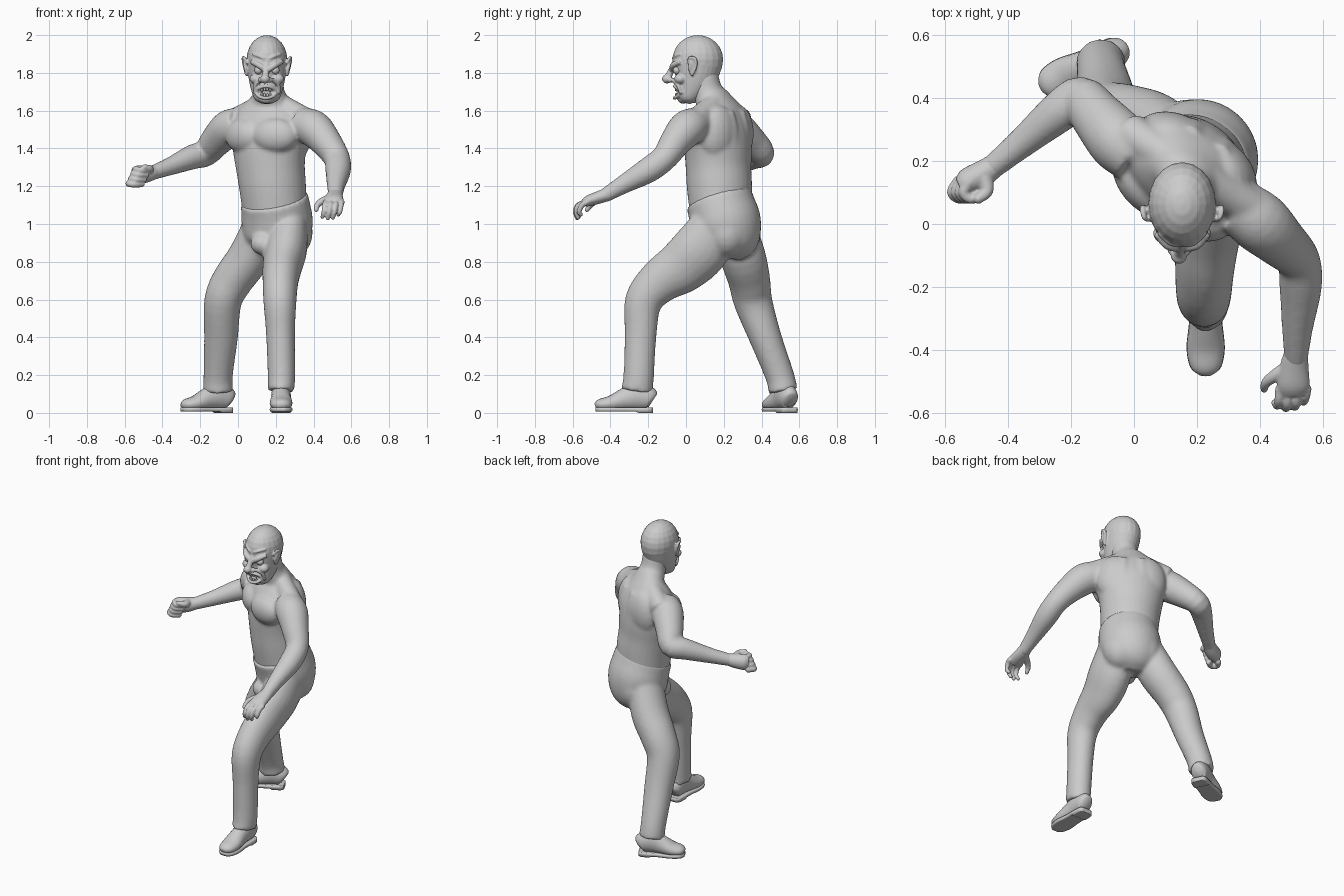
import bpy, bmesh, math
from mathutils import Vector, Matrix, Euler

UP = (0, 0, 1)
FRONT = Vector((-0.53, -0.85, 0))      # way the twisted torso faces
SIDE = Vector((0.85, -0.53, 0))        # towards the figure's left


def loft(bm, pts, ref=(0, -1, 0), steps=4, n=20):
    """Smooth tube through (x, y, z, half width[, half depth]); depth lies along ref."""
    P = [Vector(p if len(p) == 5 else (*p, p[3])) for p in pts]
    P = [P[0] * 2 - P[1]] + P + [P[-1] * 2 - P[-2]]
    path = []
    for i in range(1, len(P) - 2):
        a, b, c, d = P[i - 1:i + 3]
        for k in range(steps):
            t = k / steps
            path.append((b * 2 + (c - a) * t + (a * 2 - b * 5 + c * 4 - d) * t * t
                         + (b * 3 - a - c * 3 + d) * t ** 3) * 0.5)
    path.append(P[-2])
    rings, ref = [], Vector(ref)
    for i, p in enumerate(path):
        q0, q1 = path[max(i - 1, 0)], path[min(i + 1, len(path) - 1)]
        t = (Vector(q1[:3]) - Vector(q0[:3])).normalized()
        u = (ref - t * ref.dot(t)).normalized()
        v = t.cross(u)
        rings.append([bm.verts.new(Vector(p[:3]) + v * p[3] * math.cos(j * math.tau / n)
                                   + u * p[4] * math.sin(j * math.tau / n)) for j in range(n)])
    for r, s in zip(rings, rings[1:]):
        for j in range(n):
            bm.faces.new((r[j], r[(j + 1) % n], s[(j + 1) % n], s[j]))
    bm.faces.new(rings[0])
    bm.faces.new(rings[-1])


def ball(bm, loc, size, rot=(0, 0, 0)):
    size = size if isinstance(size, tuple) else (size,) * 3
    bmesh.ops.create_uvsphere(bm, u_segments=20, v_segments=12, radius=1,
                              matrix=Matrix.LocRotScale(Vector(loc), Euler(rot), Vector(size)))


def finger(bm, pts, ref):
    loft(bm, pts, ref, 4, 12)
    for p in (pts[0], pts[-1]):
        ball(bm, p[:3], p[3])


def finish(name, bm, voxel=0, smooth=4):
    bmesh.ops.recalc_face_normals(bm, faces=bm.faces[:])
    for f in bm.faces:
        f.smooth = True
    me = bpy.data.meshes.new(name)
    bm.to_mesh(me)
    bm.free()
    ob = bpy.data.objects.new(name, me)
    bpy.context.collection.objects.link(ob)
    if voxel:                           # weld overlapping masses into one skin
        m = ob.modifiers.new("weld", 'REMESH')
        m.mode, m.voxel_size, m.use_smooth_shade = 'VOXEL', voxel, True
        m = ob.modifiers.new("soften", 'SMOOTH')
        m.factor, m.iterations = 0.5, smooth
    return ob


# Bare torso, neck and arms
bm = bmesh.new()
loft(bm, [(.195, .185, 1.06, .172, .162), (.183, .177, 1.2, .18, .17), (.172, .172, 1.3, .188, .168),
          (.167, .17, 1.4, .205, .168), (.17, .165, 1.5, .22, .158), (.17, .16, 1.58, .2, .13),
          (.17, .145, 1.645, .125, .09), (.165, .115, 1.7, .083, .078), (.16, .09, 1.79, .08, .08)],
     FRONT, n=32)
yaw = math.atan2(SIDE.y, SIDE.x)
for s in (-1, 1):
    c = Vector((.165, .155, 0))
    ball(bm, c + FRONT * .1 + SIDE * s * .1 + Vector((0, 0, 1.468)), (.122, .07, .092), (0, 0, yaw + s * .3))
    ball(bm, c - FRONT * .08 + SIDE * s * .1 + Vector((0, 0, 1.48)), (.12, .08, .15), (0, 0, yaw - s * .3))
    b = c - FRONT * .12 + SIDE * s * .055
    loft(bm, [(b.x, b.y, z, r) for z, r in ((1.1, .03), (1.2, .045), (1.35, .05), (1.5, .05), (1.6, .025))], FRONT)
    t = c - FRONT * .02
    loft(bm, [(t.x, t.y, 1.66, .06), (*(t + SIDE * s * .12)[:2], 1.6, .06),
              (*(t + SIDE * s * .23)[:2], 1.545, .065)], UP)
loft(bm, [(.33, .06, 1.53, .088), (.4, .005, 1.505, .098), (.465, -.055, 1.435, .084), (.522, -.115, 1.35, .07),
          (.53, -.2, 1.285, .068), (.52, -.33, 1.21, .05), (.515, -.44, 1.145, .037)], UP)
ball(bm, (.555, -.115, 1.33), .03)
loft(bm, [(.01, .21, 1.53, .088), (-.05, .265, 1.505, .098), (-.12, .345, 1.435, .084), (-.17, .4, 1.375, .071),
          (-.24, .355, 1.355, .066), (-.36, .255, 1.305, .048), (-.47, .165, 1.265, .037)], UP)
ball(bm, (-.165, .44, 1.375), .03)
finish("bare_torso_and_arms", bm, .01, 7)

# Trousers: hips, advanced left leg, trailing right leg
bm = bmesh.new()
loft(bm, [(.19, .2, .83, .09, .09), (.195, .215, .9, .165, .165), (.207, .212, 1.0, .19, .185),
          (.2, .19, 1.08, .186, .18), (.19, .173, 1.135, .181, .177)], FRONT, n=32)
loft(bm, [(.28, .18, 1.02, .09, .13), (.255, .08, .87, .112, .152), (.235, -.02, .775, .105, .143),
          (.225, -.14, .695, .095, .118), (.222, -.225, .59, .088, .1), (.225, -.24, .42, .077, .085),
          (.23, -.25, .2, .073, .081), (.228, -.26, .115, .07, .085)])
loft(bm, [(.14, .24, 1.02, .1, .12), (.06, .3, .83, .112, .122), (-.03, .335, .7, .108, .112),
          (-.08, .355, .59, .1, .103), (-.09, .42, .4, .09, .086), (-.105, .495, .2, .078, .077),
          (-.105, .515, .115, .08, .078)])
ball(bm, (.13, .08, .895), (.065, .065, .06))
for s in (-1, 1):
    ball(bm, Vector((.2, .2, .955)) - FRONT * .06 + SIDE * s * .07, (.105, .11, .13))
finish("trousers", bm, .01, 12)

# Shoes: rounded upper on a flat sole with a low heel
SHOE = [(0, .06, .03, .04), (.06, .07, .046, .06), (.25, .085, .05, .075), (.45, .07, .05, .062),
        (.72, .045, .058, .042), (.92, .037, .046, .03), (1, .03, .018, .014)]
for name, heel, toe in (("left", (.228, -.175), (.228, -.48)), ("right", (-.04, .555), (-.295, .435))):
    h, d = Vector(heel), Vector(toe) - Vector(heel)
    bm = bmesh.new()
    loft(bm, [(*(h + d * t), z + .006, w + .002, e) for t, z, w, e in SHOE], UP)
    for v in bm.verts:
        v.co.z = max(v.co.z, .02)
    finish(name + "_shoe_upper", bm)
    bm = bmesh.new()
    loft(bm, [(*(h + d * t), .018, w + .003, .08) for t, z, w, e in SHOE], UP)
    for v in bm.verts:
        t = (v.co.xy - h).dot(d) / d.length_squared
        v.co.z = min(max(v.co.z, 0 if t < .28 else .007), .028)
    finish(name + "_shoe_sole", bm)

# Left hand: open, fingers drooping
bm = bmesh.new()
loft(bm, [(.516, -.41, 1.16, .038, .036), (.51, -.455, 1.143, .046, .034), (.507, -.51, 1.125, .052, .03),
          (.507, -.54, 1.11, .046, .022)], UP)
for i in range(4):
    x, k = .465 + .028 * i, (0, .008, .004, -.012)[i]
    finger(bm, [(x, -.525, 1.115, .016), (x - .004, -.562 - k, 1.1, .015),
                (x - .01, -.578 - k, 1.065, .013), (x - .018, -.568 - k, 1.038 - k, .011)], (1, 0, 0))
finger(bm, [(.485, -.46, 1.135, .024), (.445, -.485, 1.12, .02), (.42, -.505, 1.1, .016),
            (.414, -.525, 1.075, .012)], (1, 0, 0))
finish("left_hand", bm, .005, 2)

# Right hand: clenched, knuckle row tilted
bm = bmesh.new()
loft(bm, [(-.44, .188, 1.275, .037), (-.485, .158, 1.265, .043, .046), (-.53, .135, 1.26, .042, .05),
          (-.553, .122, 1.258, .028, .042)], UP)
for i in range(4):
    z, x = 1.293 - .025 * i, .026 - .012 * i
    finger(bm, [(x - .548, .135, z, .019), (x - .568, .1, z - .004, .018), (x - .54, .08, z - .008, .017),
                (x - .5, .1, z - .008, .016)], UP)
finger(bm, [(-.475, .145, 1.285, .026), (-.468, .105, 1.292, .021), (-.495, .08, 1.3, .016)], UP)
finish("right_hand", bm, .005, 3)

# Head: skull and jaw, brows, cheeks, nose, lips, ears
CX = .153
bm = bmesh.new()
loft(bm, [(CX, -.005, 1.642, .035, .025), (CX, .003, 1.665, .066, .053), (CX, .03, 1.72, .086, .088),
          (CX, .05, 1.78, .098, .115), (CX, .06, 1.85, .106, .134)], n=28)
ball(bm, (CX, .063, 1.871), (.108, .134, .129))
ball(bm, (.15, -.015, 1.663), (.04, .03, .026))
for s in (-1, 1):
    X = lambda d: CX + s * d
    loft(bm, [(X(.008), -.074, 1.818, .015), (X(.045), -.066, 1.842, .016), (X(.08), -.03, 1.86, .013)], UP)
    loft(bm, [(X(.01), -.067, 1.875, .008), (X(.04), -.06, 1.888, .008), (X(.075), -.028, 1.9, .007)], UP)
    ball(bm, (X(.056), -.03, 1.768), (.036, .033, .028))
    ball(bm, (X(.022) - .008, -.08, 1.762), (.017, .02, .015))
    loft(bm, [(X(.028), -.072, 1.765, .01), (X(.06), -.043, 1.735, .011), (X(.062), -.024, 1.69, .01)])
    # ear: flap with raised rim and lobe
    ball(bm, (X(.11), .035, 1.835), (.013, .024, .048), (0, s * .2, .35 * s))
    loft(bm, [(X(.104), .012, 1.85, .007), (X(.12), .02, 1.88, .008), (X(.126), .048, 1.874, .009),
              (X(.12), .052, 1.835, .008), (X(.106), .028, 1.787, .01)], (1, 0, 0), 4, 10)
loft(bm, [(.152, -.062, 1.845, .016), (.148, -.08, 1.81, .016), (.144, -.096, 1.775, .02)])
ball(bm, (.143, -.1, 1.768), (.026, .027, .024))
lips = [(.148 + .052 * math.cos(a), -.06 + .028 * math.cos(a) ** 2, 1.698 + .031 * math.sin(a), .0095)
        for a in (i * math.tau / 12 for i in range(13))]
loft(bm, lips)
head = finish("head", bm, .0045, 3)

# Mouth opening
bm = bmesh.new()
ball(bm, (.148, -.065, 1.698), (.046, .04, .023))
cutter = finish("mouth_cutter", bm)
cutter.hide_render = True
cutter.display_type = 'WIRE'
m = head.modifiers.new("mouth", 'BOOLEAN')
m.operation, m.object, m.solver = 'DIFFERENCE', cutter, 'EXACT'

# Teeth and eyes
bm = bmesh.new()
for row in (-1, 1):
    for i in range(6):
        u = (i - 2.5) / 2.5
        ball(bm, (.148 + .036 * u, -.054 + .02 * u * u, 1.698 + row * (.016 - .004 * u * u)),
             (.0066, .006, .014 if i in (1, 4) else .011))
finish("teeth", bm)
bm = bmesh.new()
for s in (-1, 1):
    ball(bm, (CX + s * .045, -.047, 1.814), .022)
finish("eyes", bm)
